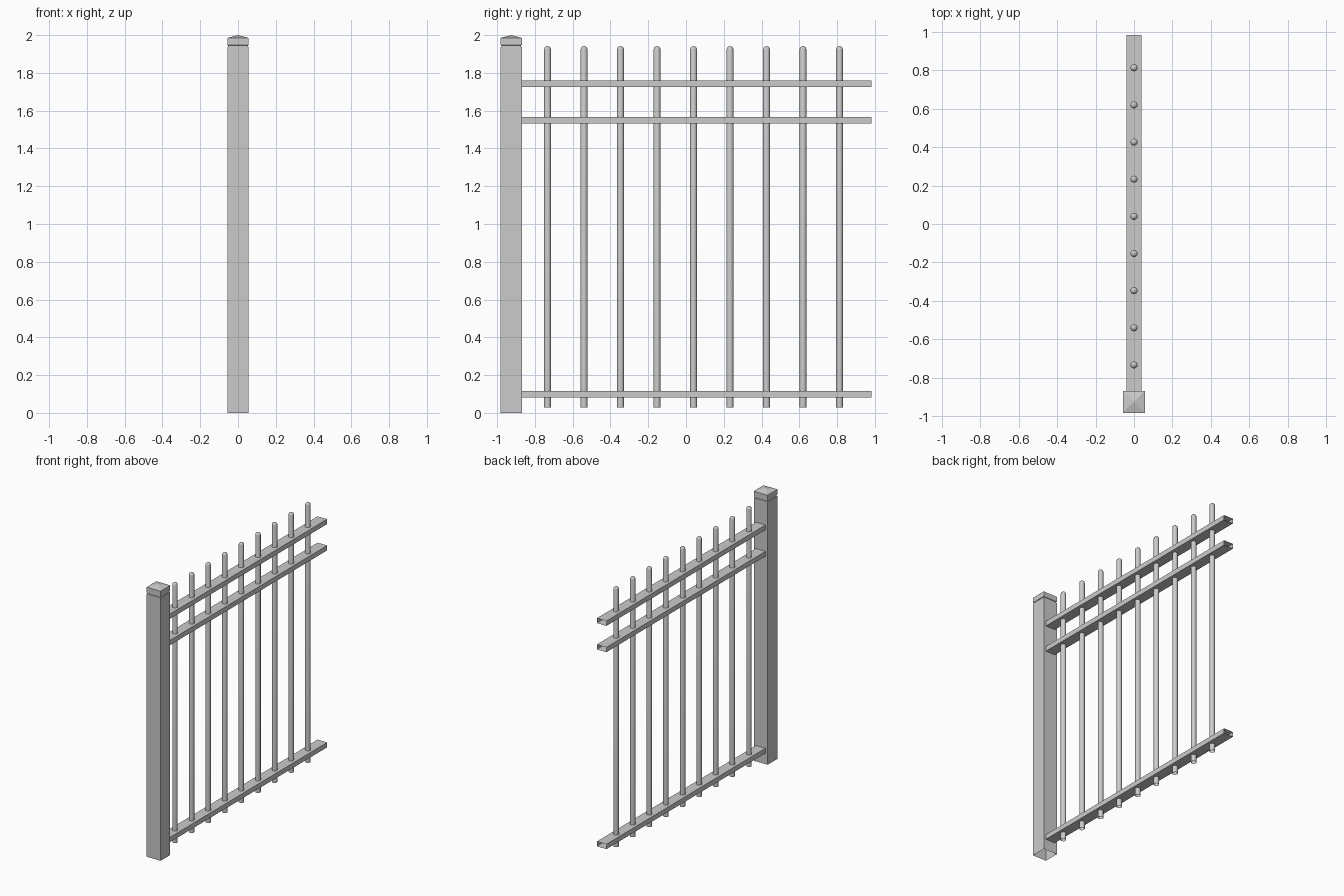
import bpy
import math

if "Cube" in bpy.data.objects:
    bpy.data.objects.remove(bpy.data.objects["Cube"])


def loft(name, sections, close_top=False):
    """Skin a stack of equal rings; the bottom stays open."""
    n = len(sections[0])
    verts = [p for ring in sections for p in ring]
    faces = []
    for k in range(len(sections) - 1):
        for i in range(n):
            j = (i + 1) % n
            faces.append((k*n + i, k*n + j, (k+1)*n + j, (k+1)*n + i))
    top = (len(sections) - 1) * n
    if close_top:
        c = [sum(p[a] for p in sections[-1]) / n for a in range(2)]
        verts.append((c[0], c[1], close_top))
        faces += [(top + i, top + (i + 1) % n, len(verts) - 1) for i in range(n)]
    mesh = bpy.data.meshes.new(name)
    mesh.from_pydata(verts, [], faces)
    obj = bpy.data.objects.new(name, mesh)
    bpy.context.collection.objects.link(obj)
    return obj


def square(y, half, z):
    return [(-half, y - half, z), (half, y - half, z),
            (half, y + half, z), (-half, y + half, z)]


def circle(y, r, z, n=16):
    return [(r * math.cos(2*math.pi*i/n), y + r * math.sin(2*math.pi*i/n), z)
            for i in range(n)]


# Hollow square post with a grooved neck and shallow pyramid cap
HALF, POST_Y = 0.0565, -0.9255
profile = [(HALF, 0), (HALF, 1.936), (HALF - 0.004, 1.938),
           (HALF - 0.004, 1.945), (HALF, 1.947), (HALF, 1.985)]
loft("post", [square(POST_Y, h, z) for h, z in profile], close_top=2.0)

# Open-ended box rails
for name, z0, z1 in (("bottom_rail", 0.081, 0.117),
                     ("middle_rail", 1.531, 1.567),
                     ("top_rail", 1.725, 1.761)):
    loft(name, [[(-0.039, y, z0), (-0.039, y, z1), (0.039, y, z1), (0.039, y, z0)]
                for y in (POST_Y + HALF, 0.982)])

# Round pickets with domed tops
R, DOME_Z = 0.0185, 1.923
for k in range(9):
    y = -0.733 + k * 0.1932
    rings = [circle(y, R, 0.029)]
    for a in (0, 30, 60):
        t = math.radians(a)
        rings.append(circle(y, R * math.cos(t), DOME_Z + R * math.sin(t)))
    picket = loft(f"picket_{k + 1}", rings, close_top=DOME_Z + R)
    for p in picket.data.polygons:
        p.use_smooth = True
